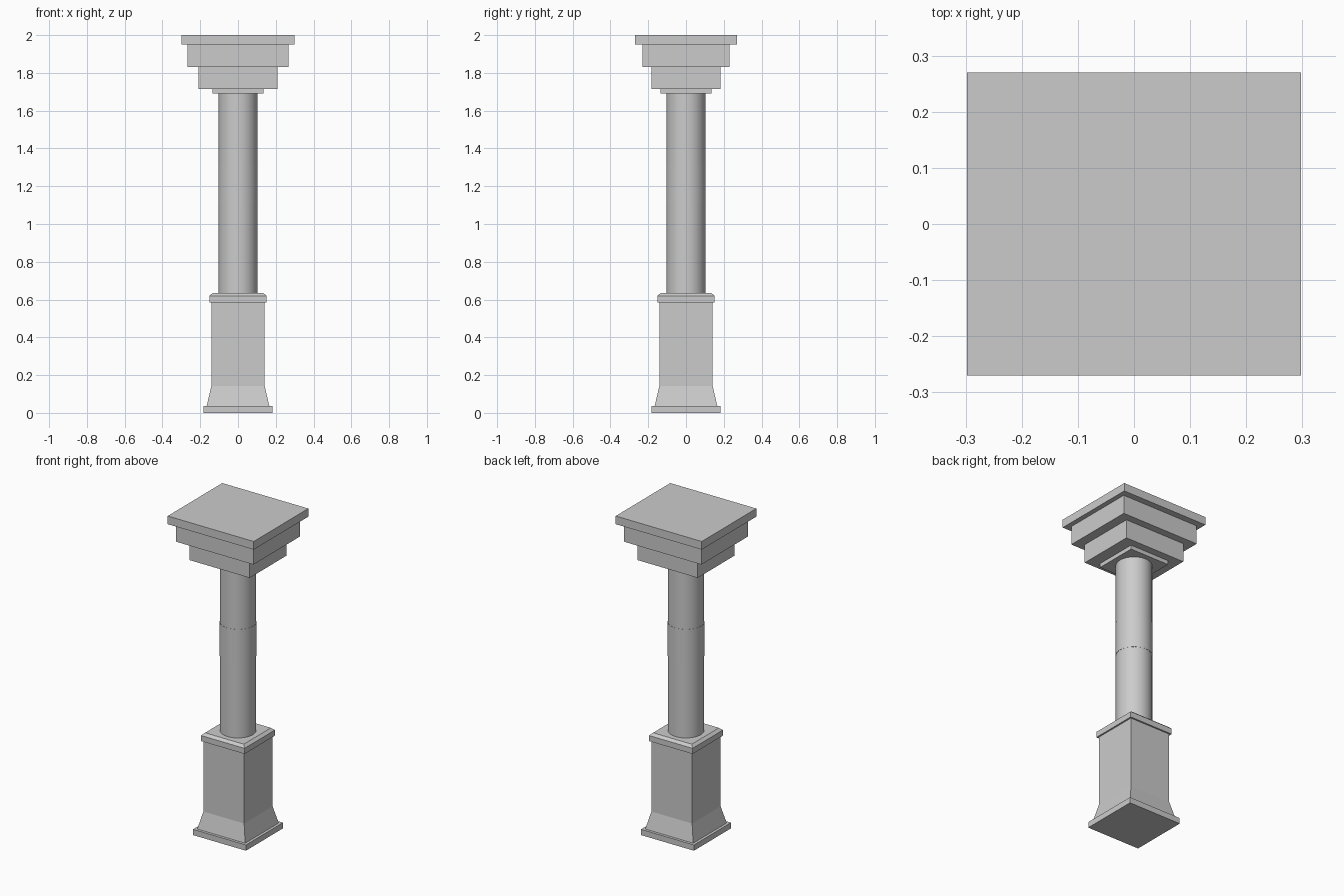
import bpy
import bmesh
import math

cube = bpy.data.objects.get("Cube")
if cube:
    bpy.data.objects.remove(cube, do_unlink=True)

stone = bpy.data.materials.new("grey stone")
stone.use_nodes = True
GREY = (0.6, 0.6, 0.6, 1)
stone.diffuse_color = GREY
stone.node_tree.nodes["Principled BSDF"].inputs["Base Color"].default_value = GREY


def finish(name, bm, smooth=False):
    bmesh.ops.recalc_face_normals(bm, faces=bm.faces)
    mesh = bpy.data.meshes.new(name)
    bm.to_mesh(mesh)
    bm.free()
    mesh.materials.append(stone)
    obj = bpy.data.objects.new(name, mesh)
    bpy.context.collection.objects.link(obj)
    if smooth:
        bpy.ops.object.select_all(action="DESELECT")
        obj.select_set(True)
        bpy.context.view_layer.objects.active = obj
        bpy.ops.object.shade_smooth_by_angle(angle=math.radians(40))
    return obj


def stack(name, sections):
    """Rectangular solid lofted through (half width, half depth, height) sections."""
    bm = bmesh.new()
    rings = []
    for hx, hy, z in sections:
        corners = ((-hx, -hy), (hx, -hy), (hx, hy), (-hx, hy))
        rings.append([bm.verts.new((x, y, z)) for x, y in corners])
    for low, high in zip(rings, rings[1:]):
        for i in range(4):
            j = (i + 1) % 4
            bm.faces.new((low[i], low[j], high[j], high[i]))
    bm.faces.new(rings[0])
    bm.faces.new(rings[-1])
    return finish(name, bm)


def block(name, hx, hy, bottom, top):
    return stack(name, [(hx, hy, bottom), (hx, hy, top)])


def cylinder(name, radius, bottom, top):
    bm = bmesh.new()
    bmesh.ops.create_cone(bm, cap_ends=True, segments=48, radius1=radius,
                          radius2=radius, depth=top - bottom)
    bmesh.ops.translate(bm, verts=bm.verts, vec=(0, 0, (top + bottom) / 2))
    return finish(name, bm, smooth=True)


# Square pedestal with a flared foot
block("plinth", 0.183, 0.183, 0, 0.036)
stack("pedestal", [(0.166, 0.166, 0.036), (0.141, 0.141, 0.143), (0.141, 0.141, 0.585)])
stack("pedestal_moulding", [(0.151, 0.151, 0.585), (0.151, 0.151, 0.62),
                            (0.134, 0.134, 0.635)])

# Round shaft with a barely raised band
cylinder("shaft", 0.103, 0.635, 1.69)
cylinder("shaft_band", 0.104, 1.105, 1.315)

# Stepped capital
block("capital_collar", 0.136, 0.136, 1.69, 1.715)
block("capital_lower_step", 0.209, 0.183, 1.715, 1.832)
block("capital_upper_step", 0.268, 0.23, 1.832, 1.949)
block("capital_top_slab", 0.298, 0.27, 1.949, 2)
